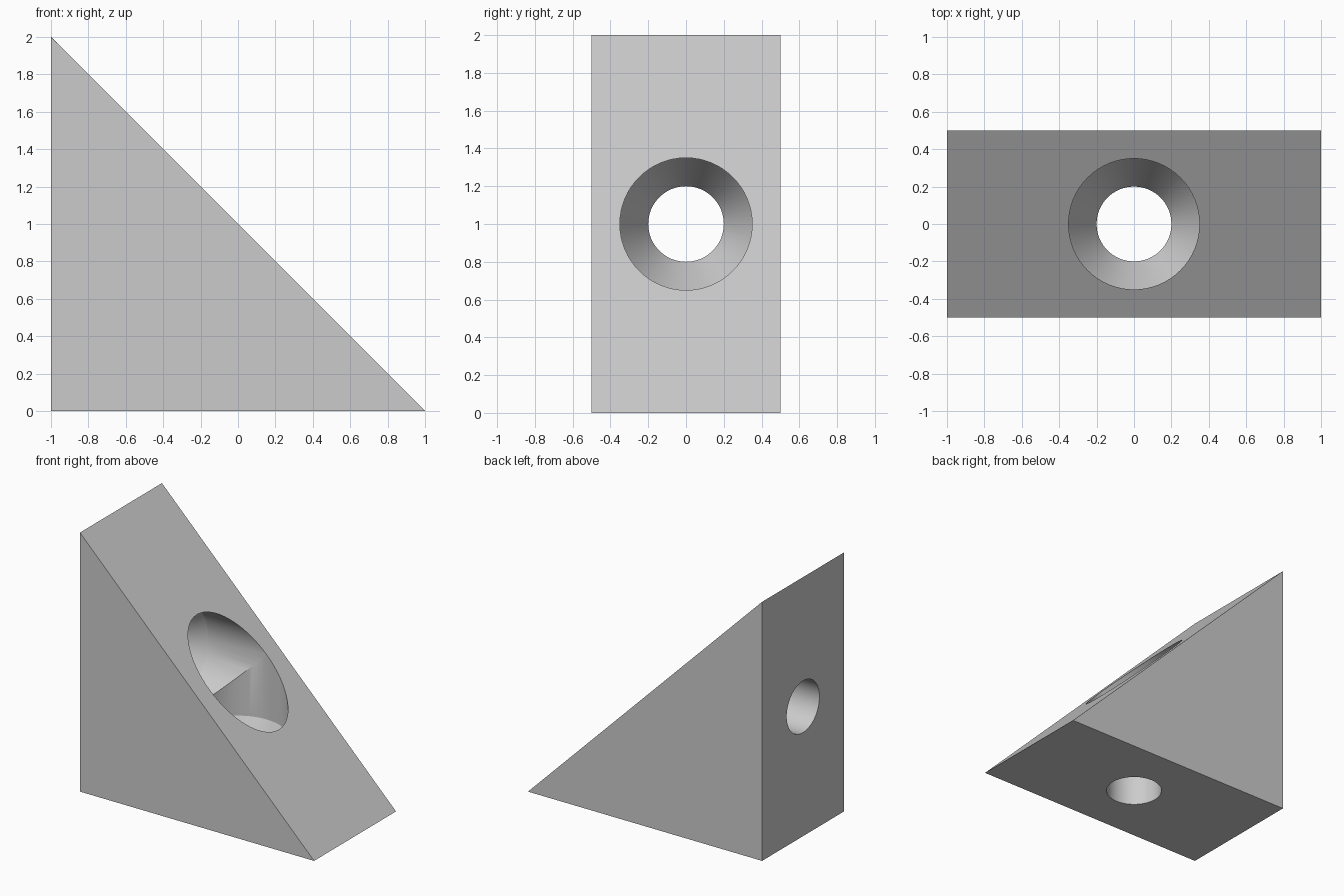
import bpy, bmesh, math
from mathutils import Matrix

cube = bpy.data.objects.get("Cube")
if cube:
    bpy.data.objects.remove(cube, do_unlink=True)

grey = bpy.data.materials.new("plain grey")
grey.use_nodes = True
colour = (0.6, 0.6, 0.6, 1)
grey.diffuse_color = colour
grey.node_tree.nodes["Principled BSDF"].inputs["Base Color"].default_value = colour


def add_object(name, bm):
    bmesh.ops.recalc_face_normals(bm, faces=bm.faces)
    mesh = bpy.data.meshes.new(name)
    bm.to_mesh(mesh)
    bm.free()
    mesh.materials.append(grey)
    ob = bpy.data.objects.new(name, mesh)
    bpy.context.collection.objects.link(ob)
    return ob


# Triangular wedge block
bm = bmesh.new()
side = bm.faces.new([bm.verts.new(p) for p in [(-1, -0.5, 0), (1, -0.5, 0), (-1, -0.5, 2)]])
extruded = bmesh.ops.extrude_face_region(bm, geom=[side])["geom"]
bmesh.ops.translate(bm, vec=(0, 1, 0), verts=[v for v in extruded if isinstance(v, bmesh.types.BMVert)])
wedge = add_object("wedge_block", bm)


# Screw hole: wide bore, tapered seat, narrow through hole
def hole_cutter(name, matrix):
    bm = bmesh.new()
    profile = [(0, -0.2), (0.2, -0.2), (0.2, 0.24), (0.35, 0.5), (0.35, 2), (0, 2)]
    verts = [bm.verts.new((r, 0, z)) for r, z in profile]
    edges = [bm.edges.new(pair) for pair in zip(verts, verts[1:])]
    bmesh.ops.spin(bm, geom=verts + edges, axis=(0, 0, 1), cent=(0, 0, 0),
                   angle=math.tau, steps=64)
    bmesh.ops.remove_doubles(bm, verts=bm.verts, dist=0.0001)
    bm.transform(matrix)
    ob = add_object(name, bm)
    ob.hide_render = True
    return ob


sideways = Matrix.Translation((-1, 0, 1)) @ Matrix.Rotation(math.pi / 2, 4, "Y")
cutters = [hole_cutter("upright_hole_cutter", Matrix.Identity(4)),
           hole_cutter("sideways_hole_cutter", sideways)]

# Cut both holes, then discard the cutters
bpy.context.view_layer.objects.active = wedge
wedge.select_set(True)
for cutter in cutters:
    cut = wedge.modifiers.new("hole", "BOOLEAN")
    cut.object = cutter
    cut.solver = "EXACT"
    bpy.ops.object.modifier_apply(modifier=cut.name)
    bpy.data.objects.remove(cutter, do_unlink=True)
bpy.ops.object.shade_smooth_by_angle(angle=math.radians(25))
